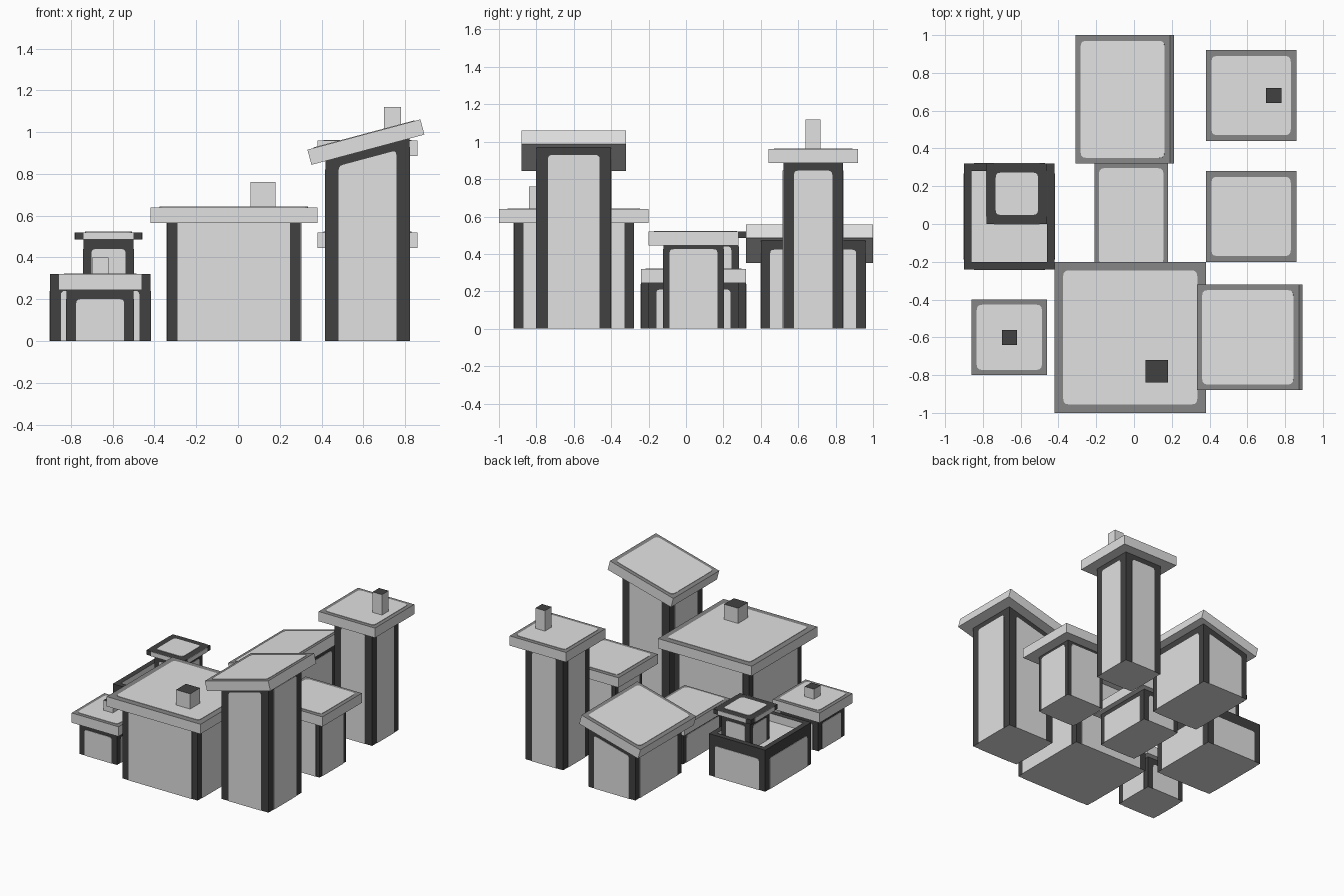
import bpy, bmesh, math
from mathutils import Vector, Matrix

if "Cube" in bpy.data.objects:
    bpy.data.objects.remove(bpy.data.objects["Cube"])


def material(name, v):
    m = bpy.data.materials.new(name)
    m.diffuse_color = (v, v, v, 1)
    m.use_nodes = True
    m.node_tree.nodes["Principled BSDF"].inputs["Base Color"].default_value = m.diffuse_color
    return m


MATS = [material("light grey", 0.75), material("mid grey", 0.24), material("dark grey", 0.053)]
LIGHT, MID, DARK = 0, 1, 2
SKIN = 0.003            # thickness of painted plates
TILT = math.radians(15)
THICK = 0.075           # roof slab thickness


def finish(bm, name, matrix=None):
    bmesh.ops.recalc_face_normals(bm, faces=bm.faces)
    mesh = bpy.data.meshes.new(name)
    bm.to_mesh(mesh)
    bm.free()
    for m in MATS:
        mesh.materials.append(m)
    ob = bpy.data.objects.new(name, mesh)
    bpy.context.collection.objects.link(ob)
    if matrix:
        ob.matrix_world = matrix
    return ob


def prism(bm, pts, push, mat):
    """Extrude an outline of 3D points along push."""
    a = [bm.verts.new(p) for p in pts]
    b = [bm.verts.new(Vector(p) + Vector(push)) for p in pts]
    n = len(a)
    faces = [bm.faces.new(a), bm.faces.new(b)]
    faces += [bm.faces.new((a[i], a[(i + 1) % n], b[(i + 1) % n], b[i])) for i in range(n)]
    for f in faces:
        f.material_index = mat
    return faces


def box(bm, x0, x1, y0, y1, z0, z1, mat):
    return prism(bm, [(x0, y0, z0), (x1, y0, z0), (x1, y1, z0), (x0, y1, z0)], (0, 0, z1 - z0), mat)


def rounded(pts, radii, seg=3):
    """Round the corners of a 2D outline."""
    out = []
    for i, p in enumerate(pts):
        p, r = Vector(p), radii[i]
        if r == 0:
            out.append(p)
            continue
        a = p + (Vector(pts[i - 1]) - p).normalized() * r
        b = p + (Vector(pts[(i + 1) % len(pts)]) - p).normalized() * r
        for k in range(seg + 1):
            t = k / seg
            out.append(a * (1 - t) ** 2 + p * 2 * t * (1 - t) + b * t * t)
    return out


def body(name, x0, x1, y0, y1, z0, zl, zr, edge, top):
    """Dark block with a light rounded panel on each wall; zl, zr are left and right heights."""
    bm = bmesh.new()
    faces = prism(bm, [(x0, y0, z0), (x1, y0, z0), (x1, y0, zr), (x0, y0, zl)], (0, y1 - y0, 0), DARK)
    for f in faces:
        if f.calc_center_median().z < z0 + 0.001:
            f.material_index = LIGHT

    def height(x):
        return zl + (zr - zl) * (x - x0) / (x1 - x0) - top

    r = 0.02 if top else 0
    a, b = x0 + edge, x1 - edge
    outline = rounded([(a, z0), (b, z0), (b, height(b)), (a, height(a))], [0, 0, r, r])
    for y, s in ((y0, -1), (y1, 1)):
        prism(bm, [(p.x, y, p.y) for p in outline], (0, s * SKIN, 0), LIGHT)
    a, b = y0 + edge, y1 - edge
    for x, s in ((x0, -1), (x1, 1)):
        h = height(x)
        outline = rounded([(a, z0), (b, z0), (b, h), (a, h)], [0, 0, r, r])
        prism(bm, [(x, p.x, p.y) for p in outline], (s * SKIN, 0, 0), LIGHT)
    return finish(bm, name)


def roof(name, cx, cy, cz, w, d, border, tilt=0.0, r=0.03):
    """Light slab, grey rim on top, light rounded field inside the rim."""
    bm = bmesh.new()
    h = THICK / 2
    box(bm, -w / 2, w / 2, -d / 2, d / 2, -h, h, LIGHT)[1].material_index = MID
    a, b = w / 2 - border, d / 2 - border
    field = rounded([(-a, -b), (a, -b), (a, b), (-a, b)], [r] * 4)
    prism(bm, [(p.x, p.y, h) for p in field], (0, 0, SKIN), LIGHT)
    finish(bm, name, Matrix.Translation((cx, cy, cz)) @ Matrix.Rotation(-tilt, 4, 'Y'))


def chimney(name, x, y, z, s, h):
    bm = bmesh.new()
    box(bm, x - s / 2, x + s / 2, y - s / 2, y + s / 2, z, z + h, LIGHT)[1].material_index = DARK
    finish(bm, name)


# Flat-roofed houses: name, body x0 x1 y0 y1, eaves height, overhang, panel edge, panel top, roof rim
for n, x0, x1, y0, y1, z, o, e, t, rim in (
        ("main_house", -0.34, 0.30, -0.92, -0.28, 0.565, 0.08, 0.05, 0, 0.045),
        ("small_house", -0.82, -0.50, -0.76, -0.44, 0.245, 0.04, 0.045, 0.045, 0.027),
        ("side_house", 0.46, 0.78, -0.12, 0.20, 0.445, 0.08, 0.032, 0.02, 0.03),
        ("tall_tower", 0.46, 0.78, 0.52, 0.84, 0.885, 0.08, 0.058, 0.04, 0.03),
        ("link_house", -0.17, 0.14, -0.20, 0.28, 0.245, 0.04, 0.042, 0.035, 0.024)):
    body(n + "_walls", x0, x1, y0, y1, 0, z, z, e, t)
    roof(n + "_roof", (x0 + x1) / 2, (y0 + y1) / 2, z + THICK / 2,
         x1 - x0 + 2 * o, y1 - y0 + 2 * o, rim)

# Houses with a sloping roof: body bounds, roof centre, roof size
for n, x0, x1, y0, y1, cx, cy, cz, w, d, e, t in (
        ("sloped_tower", 0.42, 0.82, -0.80, -0.40, 0.6125, -0.60, 0.952, 0.56, 0.56, 0.062, 0.04),
        ("sloped_house", -0.24, 0.16, 0.40, 0.96, -0.05, 0.66, 0.455, 0.52, 0.68, 0.05, 0.05)):
    def under(x):
        return cz - THICK / 2 / math.cos(TILT) + (x - cx) * math.tan(TILT)
    body(n + "_walls", x0, x1, y0, y1, 0, under(x0), under(x1), e, t)
    roof(n + "_roof", cx, cy, cz, w, d, 0.03, TILT)

# Chimneys
chimney("main_house_chimney", 0.12, -0.78, 0.64, 0.12, 0.12)
chimney("small_house_chimney", -0.66, -0.60, 0.32, 0.08, 0.08)
chimney("tall_tower_chimney", 0.74, 0.68, 0.96, 0.08, 0.16)

# Terrace house: walls up to the terrace floor, then a dark parapet
X0, X1, Y0, Y1, FLOOR, TOP, RIM = -0.90, -0.42, -0.24, 0.32, 0.26, 0.32, 0.04
walls = body("terrace_walls", X0, X1, Y0, Y1, 0, FLOOR, FLOOR, 0.052, 0.02)
for p in walls.data.polygons:
    if p.normal.z > 0.9 and p.area > 0.1:
        p.material_index = LIGHT
bm = bmesh.new()
for x0, x1, y0, y1 in ((X0, X1, Y0, Y0 + RIM), (X0, X1, Y1 - RIM, Y1),
                       (X0, X0 + RIM, Y0 + RIM, Y1 - RIM), (X1 - RIM, X1, Y0 + RIM, Y1 - RIM)):
    box(bm, x0, x1, y0, y1, FLOOR, TOP, DARK)
centre = Vector(((X0 + X1) / 2, (Y0 + Y1) / 2, 0))
bmesh.ops.recalc_face_normals(bm, faces=bm.faces)
for f in bm.faces:      # inward-facing parapet sides are light
    c = f.calc_center_median() - centre
    if abs(f.normal.z) < 0.1 and f.normal.dot(c) < 0:
        f.material_index = LIGHT
finish(bm, "terrace_parapet")

# Small turret on the terrace with a dark-cornered cap
body("turret_walls", -0.74, -0.50, 0.04, 0.28, FLOOR, 0.485, 0.485, 0.038, 0.045)
bm = bmesh.new()
cx, cy, s, z0, z1 = -0.62, 0.16, 0.16, 0.485, 0.52
box(bm, cx - s, cx + s, cy - s, cy + s, z0, z1, DARK)
field = rounded([(-0.112, -0.112), (0.112, -0.112), (0.112, 0.112), (-0.112, 0.112)], [0.025] * 4)
prism(bm, [(cx + p.x, cy + p.y, z1) for p in field], (0, 0, SKIN), LIGHT)
for k in (-1, 1):
    g = s - 0.04
    box(bm, cx - g, cx + g, *sorted((cy + k * s, cy + k * (s + SKIN))), z0, z1, LIGHT)
    box(bm, *sorted((cx + k * s, cx + k * (s + SKIN))), cy - g, cy + g, z0, z1, LIGHT)
finish(bm, "turret_cap")
